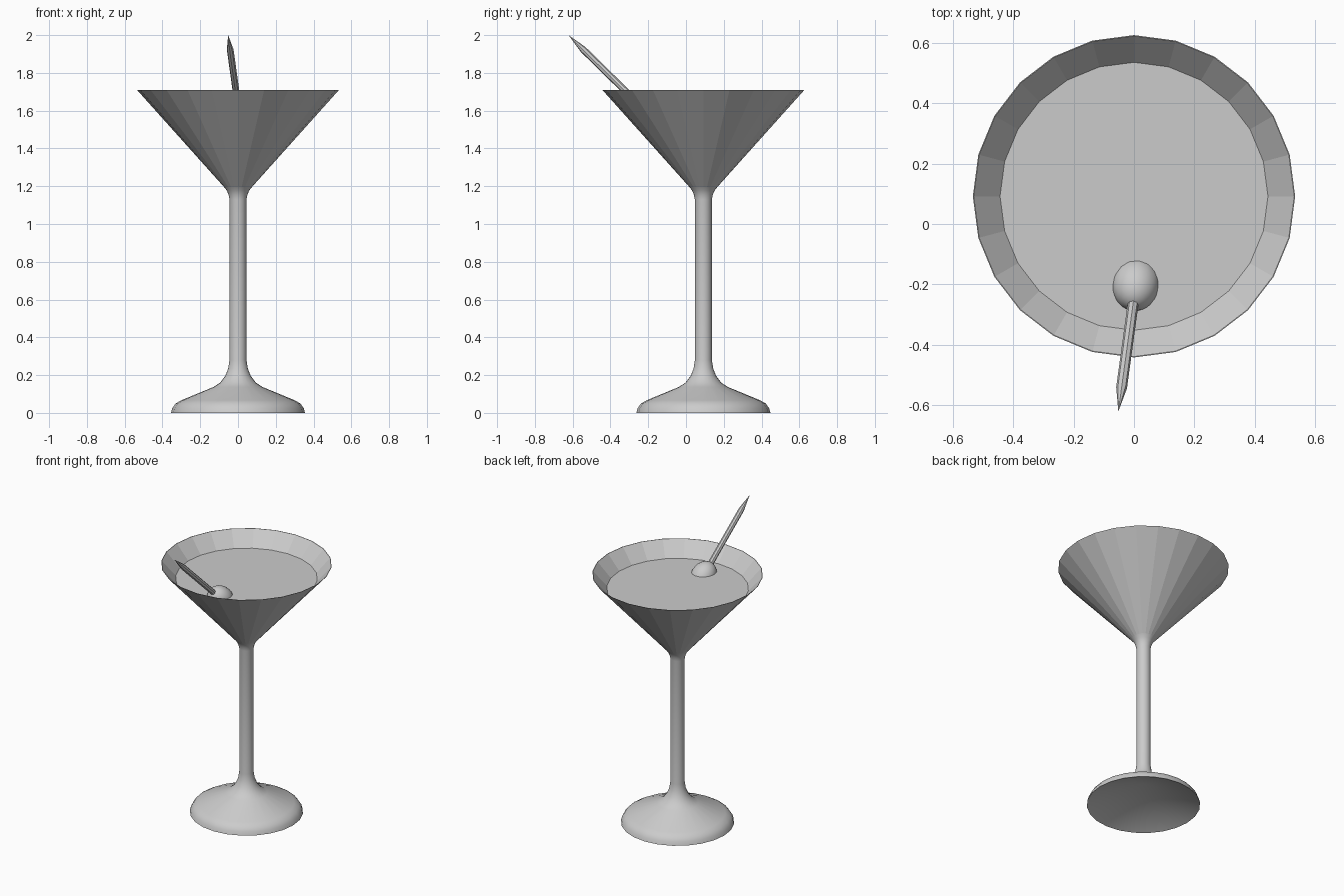
import bpy, bmesh
from math import pi, sin, cos, radians
from mathutils import Vector, Matrix

cube = bpy.data.objects.get("Cube")
if cube:
    bpy.data.objects.remove(cube)

AXIS_Y = 0.092   # the glass stands behind the centre, the pick leans forward
SIDES = 24

grey = bpy.data.materials.new("light_grey")
grey.use_nodes = True
grey.diffuse_color = (0.6, 0.6, 0.6, 1)
grey.node_tree.nodes["Principled BSDF"].inputs["Base Color"].default_value = (0.6, 0.6, 0.6, 1)


def lathe(name, profile, sides=SIDES, matrix=None, smooth=True):
    """Turn a (radius, height) profile around the z axis; radius 0 makes a pole."""
    bm = bmesh.new()
    rings = []
    for r, z in profile:
        if r == 0:
            rings.append([bm.verts.new((0, 0, z))] * sides)
        else:
            rings.append([bm.verts.new((r * cos(2 * pi * i / sides), r * sin(2 * pi * i / sides), z))
                          for i in range(sides)])
    for low, high in zip(rings, rings[1:]):
        for i in range(sides):
            j = (i + 1) % sides
            corners = list(dict.fromkeys((low[i], low[j], high[j], high[i])))
            bm.faces.new(corners)
    bm.transform(matrix or Matrix.Translation((0, AXIS_Y, 0)))
    mesh = bpy.data.meshes.new(name)
    bm.to_mesh(mesh)
    bm.free()
    mesh.materials.append(grey)
    obj = bpy.data.objects.new(name, mesh)
    bpy.context.collection.objects.link(obj)
    if smooth:
        bpy.ops.object.select_all(action="DESELECT")
        obj.select_set(True)
        bpy.context.view_layer.objects.active = obj
        bpy.ops.object.shade_smooth_by_angle(angle=radians(40))
    return obj


# Foot with hollow underside, stem and the flare below the bowl
lathe("foot_and_stem", [
    (0, 0.15), (0.355, 0), (0.348, 0.025), (0.33, 0.05), (0.3, 0.067),
    (0.13, 0.137), (0.095, 0.16), (0.068, 0.195), (0.052, 0.235), (0.045, 0.28),
    (0.045, 1.13), (0.05, 1.155), (0.06, 1.178), (0.075, 1.197)])

# Conical bowl: outer wall, knife-thin rim, inner wall
lathe("bowl", [(0.075, 1.197), (0.535, 1.71), (0.532, 1.71), (0.07, 1.197), (0, 1.18)],
      smooth=False)

# Drink surface
lathe("liquid", [(0.448, 1.613), (0, 1.613)], smooth=False)

# Olive and cocktail pick share one leaning axis
tip = Vector((-0.052, -0.622, 2.0))
olive_centre = Vector((0.006, -0.199, 1.585))
lean = (tip - olive_centre).to_track_quat("Z", "Y").to_matrix().to_4x4()
place = Matrix.Translation(olive_centre) @ lean
length = (tip - olive_centre).length

rows = 12
olive = [(0.08 * sin(pi * k / rows), -0.1 * cos(pi * k / rows)) for k in range(1, rows)]
lathe("olive", [(0, -0.1)] + olive + [(0, 0.1)], sides=16, matrix=place)

lathe("cocktail_pick", [(0, 0), (0.018, 0), (0.018, length - 0.11), (0, length)],
      sides=8, matrix=place)
